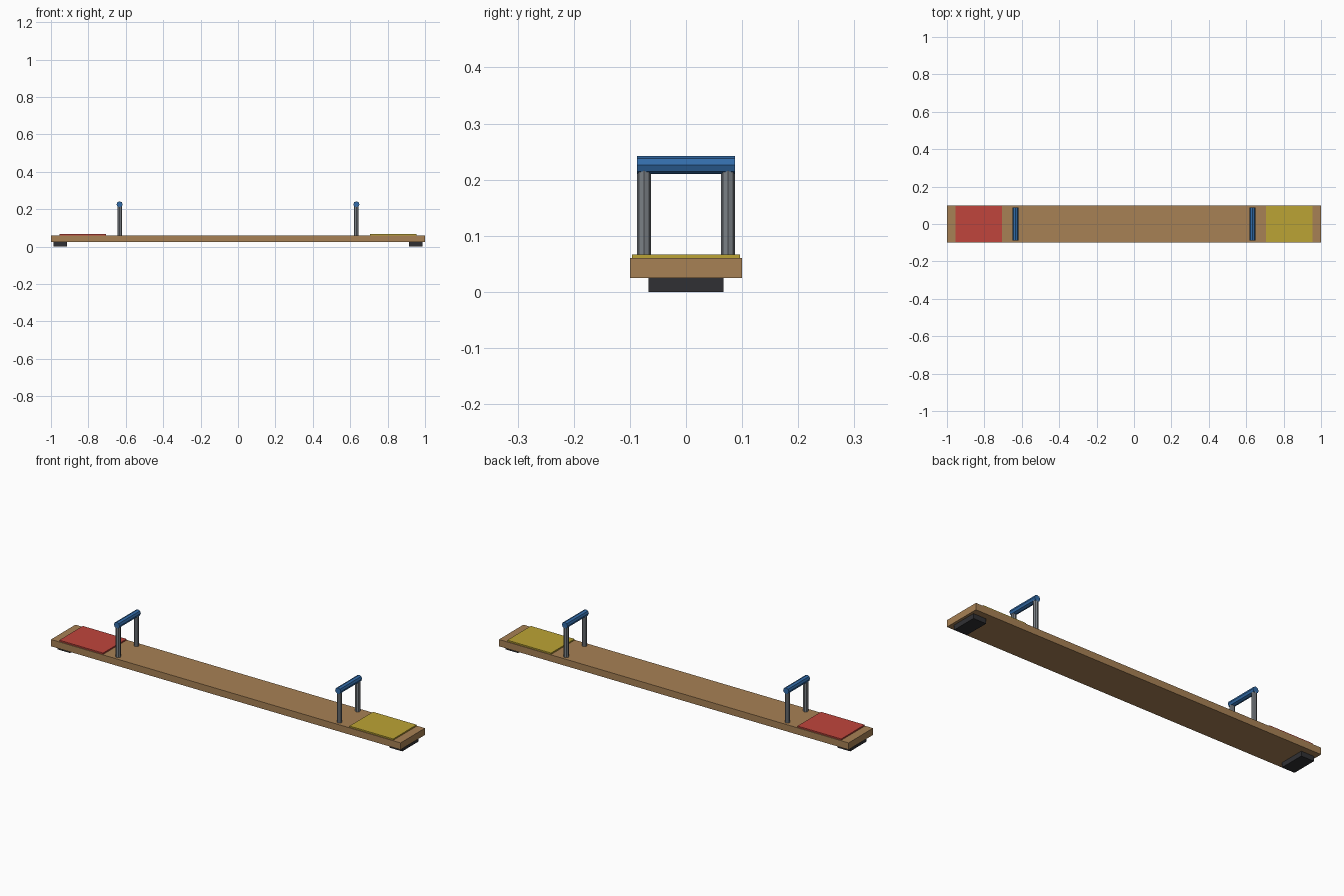
import bpy
from math import pi

cube = bpy.data.objects.get("Cube")
if cube:
    bpy.data.objects.remove(cube, do_unlink=True)


def material(name, rgb):
    mat = bpy.data.materials.new(name)
    mat.use_nodes = True
    colour = (*rgb, 1)
    mat.diffuse_color = colour
    mat.node_tree.nodes["Principled BSDF"].inputs["Base Color"].default_value = colour
    return mat


WOOD = material("wood", (0.39, 0.22, 0.09))
RUBBER = material("black rubber", (0.03, 0.03, 0.034))
RED = material("red", (0.53, 0.06, 0.045))
YELLOW = material("yellow", (0.5, 0.37, 0.035))
BLUE = material("blue", (0.032, 0.15, 0.4))
STEEL = material("grey steel", (0.2, 0.22, 0.24))


def finish(name, mat):
    obj = bpy.context.object
    obj.name = name
    obj.data.materials.append(mat)
    return obj


def box(name, centre, size, mat):
    bpy.ops.mesh.primitive_cube_add(size=1, location=centre)
    obj = finish(name, mat)
    obj.scale = size
    bpy.ops.object.transform_apply(location=False, rotation=False, scale=True)
    return obj


def rod(name, centre, radius, length, mat, tilt=0):
    bpy.ops.mesh.primitive_cylinder_add(vertices=8, radius=radius, depth=length,
                                        location=centre, rotation=(tilt, 0, 0))
    return finish(name, mat)


# Plank
box("plank", (0, 0, 0.0425), (2, 0.2, 0.035), WOOD)

# Each end: foot, seat pad and handle
for side, s, pad_colour in (("right", -1, RED), ("left", 1, YELLOW)):
    box(side + "_foot", (s * 0.95, 0, 0.0125), (0.073, 0.134, 0.025), RUBBER)
    box(side + "_seat_pad", (s * 0.83, 0, 0.063), (0.25, 0.192, 0.008), pad_colour)
    for end, t in (("front", -1), ("back", 1)):
        rod(f"{side}_{end}_handle_post", (s * 0.633, t * 0.075, 0.14),
            0.0125, 0.16, STEEL)
    rod(side + "_handle_grip", (s * 0.633, 0, 0.226), 0.0162, 0.174, BLUE, pi / 2)
